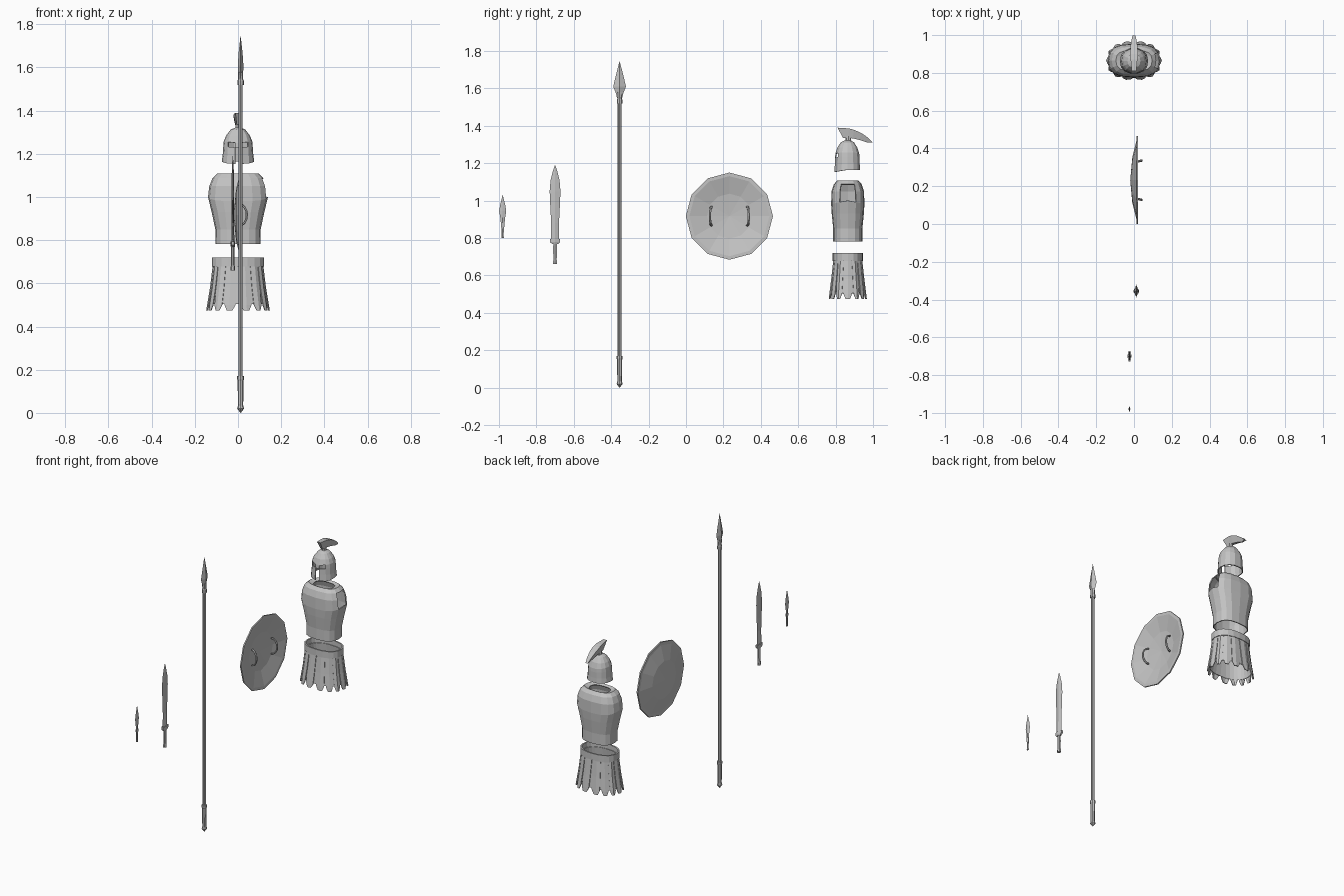
import bpy, bmesh, math
from mathutils import Vector

cube = bpy.data.objects.get("Cube")
if cube:
    bpy.data.objects.remove(cube, do_unlink=True)

grey = bpy.data.materials.new("plain_grey")
grey.use_nodes = True
COLOUR = (0.55, 0.55, 0.55, 1)
grey.diffuse_color = COLOUR
grey.node_tree.nodes["Principled BSDF"].inputs["Base Color"].default_value = COLOUR


def finish(name, bm, loc=(0, 0, 0), thickness=0):
    bmesh.ops.remove_doubles(bm, verts=bm.verts, dist=0.00001)
    bmesh.ops.recalc_face_normals(bm, faces=bm.faces)
    mesh = bpy.data.meshes.new(name)
    bm.to_mesh(mesh)
    bm.free()
    mesh.materials.append(grey)
    ob = bpy.data.objects.new(name, mesh)
    ob.location = loc
    bpy.context.collection.objects.link(ob)
    if thickness:
        mod = ob.modifiers.new("thickness", "SOLIDIFY")
        mod.thickness = thickness
        mod.offset = -1
    return ob


def even(n):
    return [math.tau * i / n for i in range(n)]


def loft(rings, angles, power=1.0, caps=True, skip=None, shift=None):
    """Stack of (z, rx, ry) rings; skip(level, column) leaves holes."""
    bm = bmesh.new()
    rows = []
    for level, (z, rx, ry) in enumerate(rings):
        row = []
        for i, a in enumerate(angles):
            c, s = math.cos(a), math.sin(a)
            x = math.copysign(abs(c) ** power, c) * rx
            y = math.copysign(abs(s) ** power, s) * ry
            dz = shift(level, a) if shift else 0
            row.append(bm.verts.new((x, y, z + dz)))
        rows.append(row)
    n = len(angles)
    for k in range(len(rows) - 1):
        for i in range(n):
            if skip and skip(k, i):
                continue
            j = (i + 1) % n
            bm.faces.new((rows[k][i], rows[k][j], rows[k + 1][j], rows[k + 1][i]))
    if caps:
        bm.faces.new(rows[0])
        bm.faces.new(rows[-1])
    return bm


# Spear
SPEAR = (0.012, -0.355, 0)
finish("spear_shaft", loft([(0.15, .010, .010), (1.53, .010, .010)], even(8)), SPEAR)
finish("spear_butt", loft([(0, .001, .001), (.02, .016, .016), (.035, .012, .012),
                           (.15, .014, .014), (.155, .016, .016), (.17, .016, .016)], even(8)), SPEAR)
finish("spear_socket", loft([(1.52, .015, .015), (1.54, .015, .015), (1.545, .012, .012),
                             (1.58, .012, .014)], even(8)), SPEAR)
finish("spear_head", loft([(1.55, .009, .014), (1.575, .012, .020), (1.61, .013, .034),
                           (1.67, .009, .020), (1.745, .0005, .0005)], even(4)), SPEAR)

# Sword
SWORD = (-0.024, -0.70, 0)
finish("sword_blade", loft([(.79, .007, .022), (.88, .006, .021), (.96, .006, .025), (1.05, .006, .029),
                            (1.11, .005, .024), (1.16, .003, .011), (1.19, .0005, .0005)], even(4)), SWORD)
finish("sword_guard", loft([(.768, .009, .018), (.778, .011, .031), (.795, .011, .032)], even(6)), SWORD)
finish("sword_grip", loft([(.66, .010, .012), (.675, .010, .013), (.685, .008, .010),
                           (.73, .008, .012), (.77, .008, .011)], even(6)), SWORD)

# Dagger
DAGGER = (-0.024, -0.98, 0)
finish("dagger_blade", loft([(.87, .004, .009), (.91, .004, .013), (.945, .004, .019),
                             (.98, .003, .013), (1.03, .0005, .0005)], even(4)), DAGGER)
finish("dagger_grip", loft([(.80, .005, .009), (.81, .004, .006), (.85, .004, .007),
                            (.865, .005, .011), (.88, .005, .011)], even(6)), DAGGER)

# Shield: shallow dish turned on its side, plus two grips
SHIELD = Vector((0, 0.232, 0.917))
dish = loft([(-.020, .0001, .0001), (-.009, .12, .12), (.014, .212, .212), (.014, .233, .233),
             (.022, .233, .233), (.022, .214, .214), (-.002, .12, .12), (-.013, .0001, .0001)], even(12))
finish("shield", dish, SHIELD).rotation_euler = (0, math.pi / 2, 0)
for side, name in ((-1, "shield_arm_strap"), (1, "shield_hand_grip")):
    bm = bmesh.new()
    rows = []
    for i in range(9):
        a = math.pi * i / 8
        mid = Vector((.005 + .036 * math.sin(a), side * (.096 + .008 * math.sin(a)), .05 * math.cos(a)))
        out = Vector((math.sin(a), 0, math.cos(a)))
        rows.append([bm.verts.new(mid + out * .005 * math.cos(t) + Vector((0, .007 * math.sin(t), 0)))
                     for t in even(6)])
    for r, s in zip(rows, rows[1:]):
        for i in range(6):
            bm.faces.new((r[i], r[i - 1], s[i - 1], s[i]))
    bm.faces.new(rows[0])
    bm.faces.new(rows[-1])
    finish(name, bm, SHIELD)

BODY = (0, 0.865, 0)

# Cuirass with open neck, arm holes and waist
finish("cuirass", loft([(.782, .104, .078), (.85, .105, .078), (.93, .122, .086), (1.0, .139, .089),
                        (1.05, .133, .087), (1.088, .118, .074), (1.108, .096, .056), (1.10, .066, .040)],
                       even(16), power=.75, caps=False,
                       skip=lambda k, i: k in (3, 4) and i in (0, 15),
                       shift=lambda k, a: -.02 * abs(math.sin(a)) if k == 3 else
                       (-.015 if k == 3 and abs(math.sin(a)) < .1 else 0)), BODY, .006)

# Skirt: belt, under layer and hanging strips
finish("belt", loft([(.678, .121, .082), (.72, .121, .082)], even(20), .85, False), BODY, .009)
finish("skirt_lining", loft([(.69, .110, .072), (.60, .120, .082), (.505, .132, .092)],
                            even(28), .85, False), BODY, .003)
bm = bmesh.new()
COUNT = 14
for i in range(COUNT):
    a0 = math.tau * (i + .5) / COUNT + math.pi / 2
    rows = []
    for z, rx, ry, w in ((.69, .113, .076, .96), (.58, .126, .088, .86), (.50, .139, .098, .78), (.475, .143, .101, .4)):
        row = []
        for t in (-1, 0, 1):
            a = a0 + t * w * math.pi / COUNT
            c, s = math.cos(a), math.sin(a)
            bulge = 1.03 if t == 0 else 1
            row.append(bm.verts.new((math.copysign(abs(c) ** .85, c) * rx * bulge,
                                     math.copysign(abs(s) ** .85, s) * ry * bulge, z)))
        rows.append(row)
    for r, s in zip(rows, rows[1:]):
        for k in (0, 1):
            bm.faces.new((r[k], r[k + 1], s[k + 1], s[k]))
finish("skirt_strips", bm, BODY, .005)

# Helmet: angles measured from the front so that nose, eyes and cheeks get columns
half = [9, 42, 66, 90, 115, 140, 165]
angles = [math.radians(d - 90) for d in [-d for d in reversed(half)] + half]
NOSE, EYES = 6, (5, 7)
finish("helmet", loft([(1.165, .075, .070), (1.195, .071, .068), (1.228, .068, .067), (1.25, .066, .065),
                       (1.285, .055, .054), (1.312, .034, .036), (1.322, .012, .014)], angles, .9, False,
                      skip=lambda k, i: (k == 2 and i in EYES) or (k < 2 and i == NOSE),
                      shift=lambda k, a: -.012 * max(0, -math.sin(a)) if k == 0 else
                      (.008 * abs(math.cos(a)) if k in (2, 3) else 0)), (0, .863, 0), .006)
finish("crest_stem", loft([(1.31, .016, .018), (1.325, .012, .015), (1.345, .012, .014)],
                          even(8)), (0, .868, 0))

# Crest: side profile, wide along the top and narrow below
profile = [(.81, 1.39, .84, 1.335, .012), (.87, 1.386, .868, 1.335, .018), (.90, 1.378, .89, 1.333, .021),
           (.94, 1.36, .925, 1.325, .019), (.975, 1.335, .955, 1.316, .013), (.998, 1.312, .97, 1.31, .008)]
bm = bmesh.new()
rows = [[bm.verts.new(p) for p in ((-w, y, z), (w, y, z), (w * .45, v, u), (-w * .45, v, u))]
        for y, z, v, u, w in profile]
for r, s in zip(rows, rows[1:]):
    for i in range(4):
        bm.faces.new((r[i], r[i - 1], s[i - 1], s[i]))
bm.faces.new(rows[0])
bm.faces.new(rows[-1])
finish("crest", bm)
